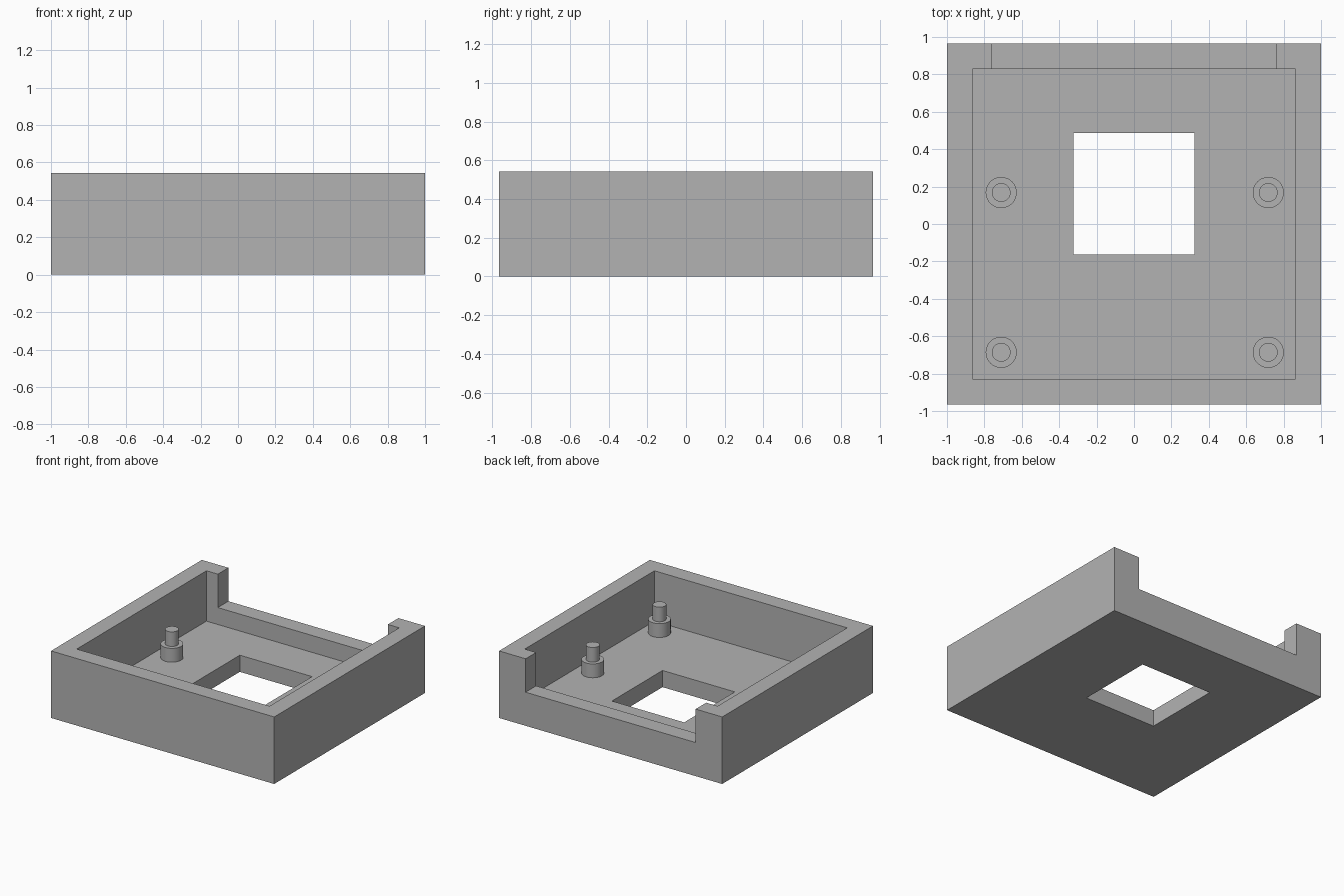
import bpy
import bmesh
import math
from mathutils import Matrix

default = bpy.data.objects.get("Cube")
if default:
    bpy.data.objects.remove(default, do_unlink=True)

# Main dimensions
HALF_X, HALF_Y, HEIGHT = 1.0, 0.965, 0.543
INNER_X, INNER_Y = 0.864, 0.83
FLOOR = 0.135
NOTCH_X, NOTCH_Z = 0.762, 0.272
OVER = 0.1  # how far cutters reach past the surface

grey = bpy.data.materials.new("plain grey")
grey.use_nodes = True
colour = (0.45, 0.45, 0.45, 1)
grey.diffuse_color = colour
grey.node_tree.nodes["Principled BSDF"].inputs["Base Color"].default_value = colour


def add_object(name, bm):
    mesh = bpy.data.meshes.new(name)
    bm.to_mesh(mesh)
    bm.free()
    mesh.materials.append(grey)
    obj = bpy.data.objects.new(name, mesh)
    bpy.context.collection.objects.link(obj)
    return obj


def box(name, low, high):
    size = [b - a for a, b in zip(low, high)]
    centre = [(a + b) / 2 for a, b in zip(low, high)]
    bm = bmesh.new()
    bmesh.ops.create_cube(bm, size=1, matrix=Matrix.Translation(centre) @ Matrix.Diagonal((*size, 1)))
    return add_object(name, bm)


# Tray: a block with the cavity, rear notch and floor window cut away
tray = box("tray", (-HALF_X, -HALF_Y, 0), (HALF_X, HALF_Y, HEIGHT))
cutters = [
    box("cavity_cutter", (-INNER_X, -INNER_Y, FLOOR), (INNER_X, INNER_Y, HEIGHT + OVER)),
    box("rear_notch_cutter", (-NOTCH_X, 0, NOTCH_Z), (NOTCH_X, HALF_Y + OVER, HEIGHT + OVER)),
    box("window_cutter", (-0.324, -0.162, -OVER), (0.324, 0.486, FLOOR + OVER)),
]
for cutter in cutters:
    cut = tray.modifiers.new(cutter.name, "BOOLEAN")
    cut.operation = "DIFFERENCE"
    cut.solver = "EXACT"
    cut.object = cutter
bpy.context.view_layer.objects.active = tray
for cutter in cutters:
    bpy.ops.object.modifier_apply(modifier=cutter.name)
    bpy.data.objects.remove(cutter, do_unlink=True)


# Stepped mounting posts: a wide spacer with a thin locating pin
def post(name, x, y):
    profile = [(0.083, FLOOR - 0.01), (0.083, 0.247), (0.05, 0.247), (0.05, 0.365), (0, 0.365)]
    bm = bmesh.new()
    verts = [bm.verts.new((r, 0, z)) for r, z in profile]
    edges = [bm.edges.new(pair) for pair in zip(verts, verts[1:])]
    bmesh.ops.spin(bm, geom=verts + edges, cent=(0, 0, 0), axis=(0, 0, 1),
                   angle=math.tau, steps=40)
    bmesh.ops.remove_doubles(bm, verts=bm.verts, dist=0.0005)
    bmesh.ops.holes_fill(bm, edges=bm.edges, sides=0)
    bmesh.ops.recalc_face_normals(bm, faces=bm.faces)
    obj = add_object(name, bm)
    obj.location = (x, y, 0)
    return obj


bpy.ops.object.select_all(action="DESELECT")
for end, y in (("front", -0.686), ("back", 0.168)):
    for side, x in (("right", -0.71), ("left", 0.718)):
        peg = post(f"{end}_{side}_post", x, y)
        peg.select_set(True)
        bpy.context.view_layer.objects.active = peg
bpy.ops.object.shade_smooth_by_angle(angle=math.radians(30))
